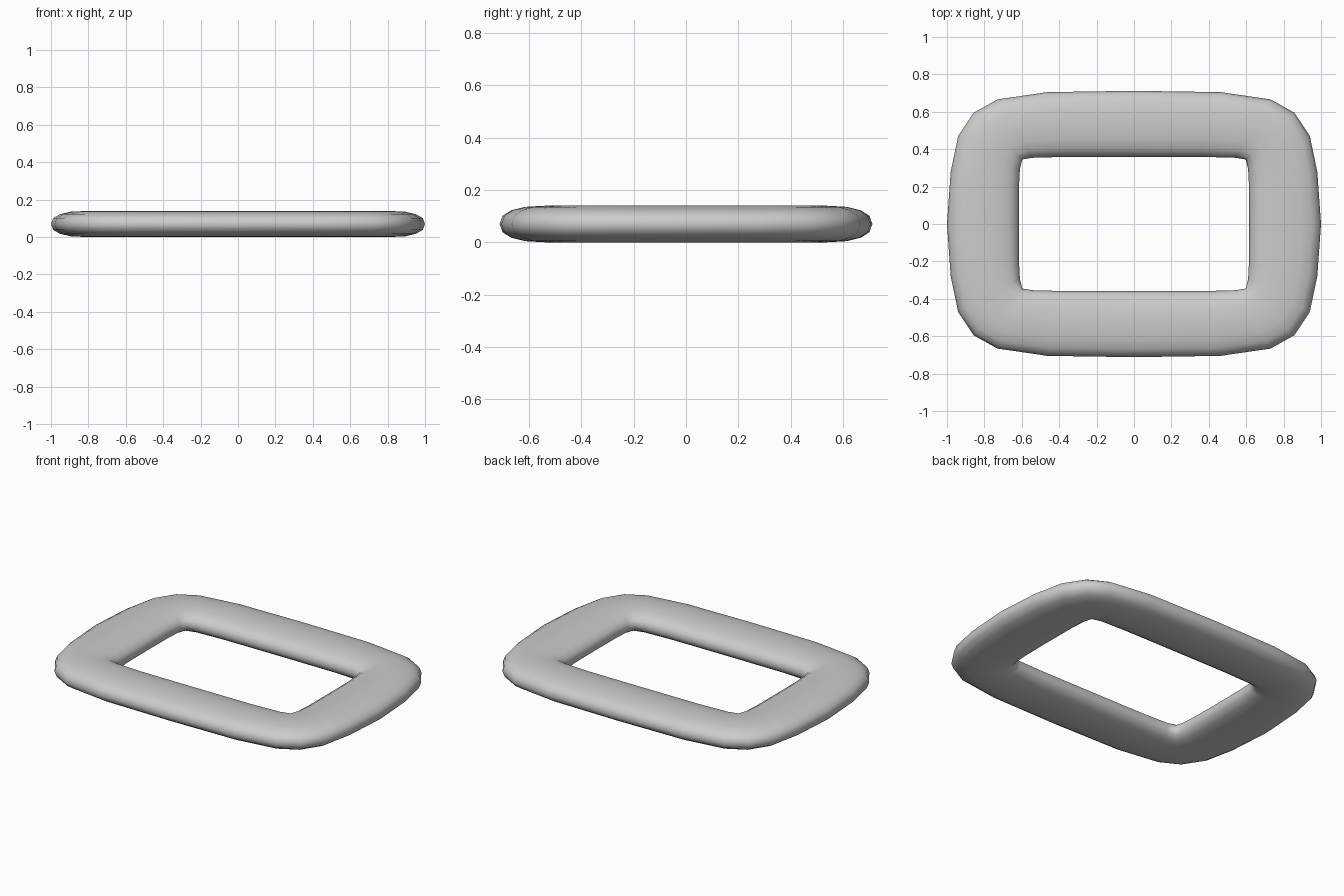
import bpy, bmesh, math

if "Cube" in bpy.data.objects:
    bpy.data.objects.remove(bpy.data.objects["Cube"])

# quarter outlines (+x to +y), matching stations
OUTER = [(1.0, 0), (0.98, 0.28), (0.94, 0.47), (0.857, 0.595), (0.73, 0.666), (0.463, 0.705), (0, 0.712)]
INNER = [(0.616, 0), (0.615, 0.2), (0.61, 0.295), (0.597, 0.345), (0.545, 0.354), (0.36, 0.359), (0, 0.359)]
HALF_HEIGHT = 0.07
SIDES = 16
POWER = 2 / 2.4


def full_loop(q):
    # mirror a quarter outline into a closed counter-clockwise loop
    half = q + [(-x, y) for x, y in reversed(q[:-1])]
    return half + [(-x, -y) for x, y in half[1:-1]]


def spow(v):
    return math.copysign(abs(v) ** POWER, v)


# rounded cross-section swept between inner and outer outlines
bm = bmesh.new()
rings = []
for (ox, oy), (ix, iy) in zip(full_loop(OUTER), full_loop(INNER)):
    ring = []
    for k in range(SIDES):
        a = 2 * math.pi * k / SIDES
        t = 0.5 + 0.5 * spow(math.cos(a))
        z = HALF_HEIGHT * (1 + spow(math.sin(a)))
        ring.append(bm.verts.new((ix + (ox - ix) * t, iy + (oy - iy) * t, z)))
    rings.append(ring)
n = len(rings)
for i in range(n):
    r, s = rings[i], rings[(i + 1) % n]
    for k in range(SIDES):
        m = (k + 1) % SIDES
        bm.faces.new((r[k], s[k], s[m], r[m])).smooth = True
bmesh.ops.recalc_face_normals(bm, faces=bm.faces)

mesh = bpy.data.meshes.new("rectangular_ring")
bm.to_mesh(mesh)
bm.free()
ring_obj = bpy.data.objects.new("rectangular_ring", mesh)
bpy.context.collection.objects.link(ring_obj)
